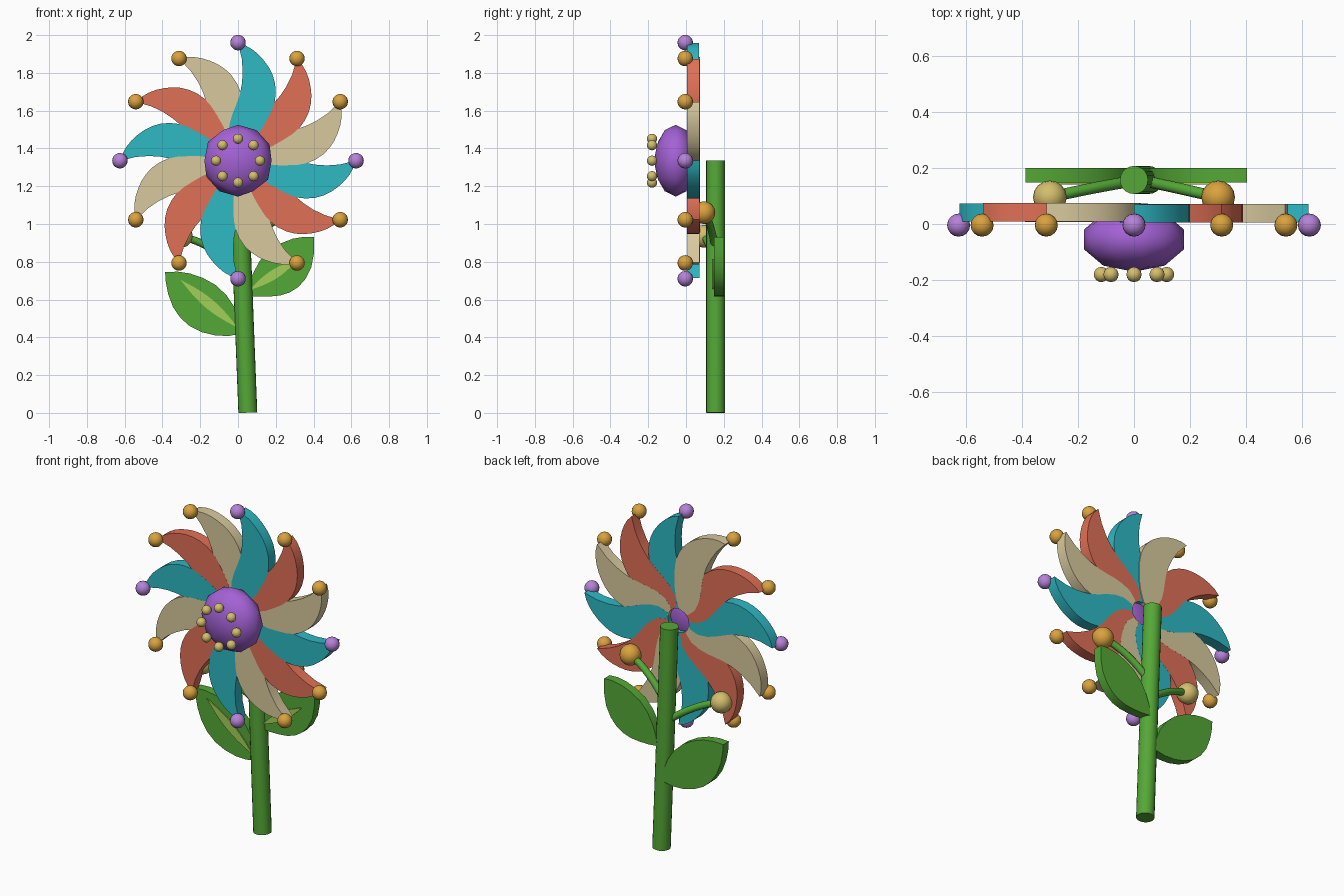
import bpy, bmesh, math
from mathutils import Vector, Matrix

if "Cube" in bpy.data.objects:
    bpy.data.objects.remove(bpy.data.objects["Cube"])


def mat(name, r, g, b):
    def lin(c):
        c /= 255
        return c / 12.92 if c <= 0.04045 else ((c + 0.055) / 1.055) ** 2.4
    m = bpy.data.materials.new(name)
    m.diffuse_color = (lin(r), lin(g), lin(b), 1)
    m.use_nodes = True
    m.node_tree.nodes["Principled BSDF"].inputs["Base Color"].default_value = m.diffuse_color
    return m


TEAL = mat("teal", 46, 184, 196)
CORAL = mat("coral", 224, 112, 86)
CREAM = mat("cream", 216, 201, 158)
GREEN = mat("leaf green", 84, 168, 54)
LIME = mat("vein lime", 162, 208, 86)
PURPLE = mat("purple", 164, 98, 214)
LILAC = mat("lilac", 182, 130, 216)
GOLD = mat("gold", 218, 162, 62)
STRAW = mat("straw", 212, 190, 108)


def finish(name, bm, material):
    bmesh.ops.recalc_face_normals(bm, faces=bm.faces)
    me = bpy.data.meshes.new(name)
    bm.to_mesh(me)
    bm.free()
    ob = bpy.data.objects.new(name, me)
    bpy.context.collection.objects.link(ob)
    me.materials.append(material)
    bpy.context.view_layer.objects.active = ob
    bpy.ops.object.select_all(action='DESELECT')
    ob.select_set(True)
    bpy.ops.object.shade_smooth_by_angle(angle=math.radians(45))
    return ob


def plate(name, pts, y0, y1, material):
    """Outline in x/z, extruded from y0 to y1."""
    bm = bmesh.new()
    face = bm.faces.new([bm.verts.new((x, y0, z)) for x, z in pts])
    new = bmesh.ops.extrude_face_region(bm, geom=[face])["geom"]
    bmesh.ops.translate(bm, vec=(0, y1 - y0, 0),
                        verts=[v for v in new if isinstance(v, bmesh.types.BMVert)])
    return finish(name, bm, material)


def ball(name, loc, r, material):
    bm = bmesh.new()
    bmesh.ops.create_uvsphere(bm, u_segments=16, v_segments=10, radius=r,
                              matrix=Matrix.Translation(loc))
    return finish(name, bm, material)


def tube(name, path, r, sides, material):
    """Round tube swept along a list of points."""
    bm = bmesh.new()
    path = [Vector(p) for p in path]
    rings = []
    for i, p in enumerate(path):
        d = path[min(i + 1, len(path) - 1)] - path[max(i - 1, 0)]
        q = d.to_track_quat('Z', 'Y')
        rings.append([bm.verts.new(p + q @ Vector((r * math.cos(a), r * math.sin(a), 0)))
                      for a in (2 * math.pi * k / sides for k in range(sides))])
    for a, b in zip(rings, rings[1:]):
        for k in range(sides):
            bm.faces.new((a[k], a[(k + 1) % sides], b[(k + 1) % sides], b[k]))
    bm.faces.new(rings[0])
    bm.faces.new(rings[-1])
    return finish(name, bm, material)


def lens(a, b, width, n=10):
    """Pointed oval outline between two points."""
    a, b = Vector(a), Vector(b)
    d = b - a
    side = Vector((-d.y, d.x)).normalized() * width / 2
    ts = [i / n for i in range(n + 1)]
    up = [a + d * t + side * math.sin(math.pi * t) for t in ts]
    low = [a + d * t - side * math.sin(math.pi * t) for t in ts[1:-1]]
    return [tuple(p) for p in up + low[::-1]]


CZ = 1.335  # height of the bloom centre

# twelve swirled petals with a bead at each tip
petal = [(0, 0.622), (0.04, 0.61), (0.075, 0.59), (0.108, 0.563), (0.138, 0.53),
         (0.163, 0.495), (0.183, 0.455), (0.196, 0.41), (0.2, 0.36), (0.195, 0.315),
         (0.178, 0.265), (0.152, 0.215), (0.12, 0.16), (0.08, 0.11), (0.03, 0.065),
         (-0.03, 0.075), (-0.05, 0.13), (-0.046, 0.19), (-0.03, 0.245), (-0.01, 0.295),
         (0.01, 0.35), (0.021, 0.41), (0.025, 0.47), (0.02, 0.54)]
for i in range(12):
    a = math.radians(30 * i)
    c, s = math.cos(a), math.sin(a)
    pts = [(x * c + z * s, CZ - x * s + z * c) for x, z in petal]
    dy = 0.0004 * i
    plate(f"petal_{i + 1}", pts, 0.005 + dy, 0.07 + dy, (TEAL, CORAL, CREAM)[i % 3])
    ball(f"petal_bead_{i + 1}", (0.625 * s, -0.004, CZ + 0.625 * c), 0.041,
         LILAC if i % 3 == 0 else GOLD)

# domed flower centre
bm = bmesh.new()
bmesh.ops.create_icosphere(bm, subdivisions=2, radius=1)
bmesh.ops.transform(bm, verts=bm.verts,
                    matrix=Matrix.Translation((0, -0.055, CZ)) @ Matrix.Diagonal((0.187, 0.115, 0.19, 1)))
finish("flower_centre", bm, PURPLE)

# ring of seeds
for i in range(8):
    a = math.pi * i / 4
    ball(f"seed_{i + 1}", (0.116 * math.sin(a), -0.18, CZ + 0.116 * math.cos(a)), 0.027, STRAW)

# leaning stem
tube("stem", [(0.052, 0.157, 0.001), (0.026, 0.157, 0.67), (0, 0.157, CZ)], 0.05, 20, GREEN)

# leaves with veins
left = [(-0.386, 0.745), (-0.32, 0.748), (-0.254, 0.738), (-0.185, 0.714), (-0.12, 0.678),
        (-0.06, 0.622), (-0.016, 0.555), (0.008, 0.49), (0.02, 0.42), (-0.05, 0.407),
        (-0.12, 0.41), (-0.19, 0.427), (-0.254, 0.458), (-0.305, 0.503), (-0.344, 0.56),
        (-0.37, 0.63), (-0.382, 0.69)]
right = [(0.402, 0.93), (0.35, 0.932), (0.29, 0.922), (0.225, 0.897), (0.165, 0.86),
         (0.115, 0.805), (0.08, 0.74), (0.06, 0.68), (0.05, 0.62), (0.11, 0.615),
         (0.17, 0.616), (0.225, 0.622), (0.275, 0.638), (0.32, 0.667), (0.358, 0.71),
         (0.388, 0.77), (0.402, 0.845)]
plate("leaf_left", left, 0.147, 0.2, GREEN)
plate("leaf_right", right, 0.147, 0.2, GREEN)
plate("vein_left", lens((0.0, 0.45), (-0.305, 0.705), 0.055), 0.14, 0.148, LIME)
plate("vein_right", lens((0.06, 0.65), (0.32, 0.815), 0.05), 0.14, 0.148, LIME)

# side buds on curved stalks behind the bloom
for name, x, z, z0, m in (("left", -0.3, 0.935, 0.76, STRAW), ("right", 0.3, 1.06, 0.86, GOLD)):
    start, end = Vector((0.02, 0.157, z0)), Vector((x, 0.095, z))
    mid = Vector((x * 0.5, 0.13, z0 + (z - z0) * 0.8))
    path = [start * (1 - t) ** 2 + mid * 2 * t * (1 - t) + end * t * t
            for t in (k / 8 for k in range(9))]
    tube(f"bud_stalk_{name}", path, 0.02, 12, GREEN)
    ball(f"bud_{name}", end, 0.06, m)
